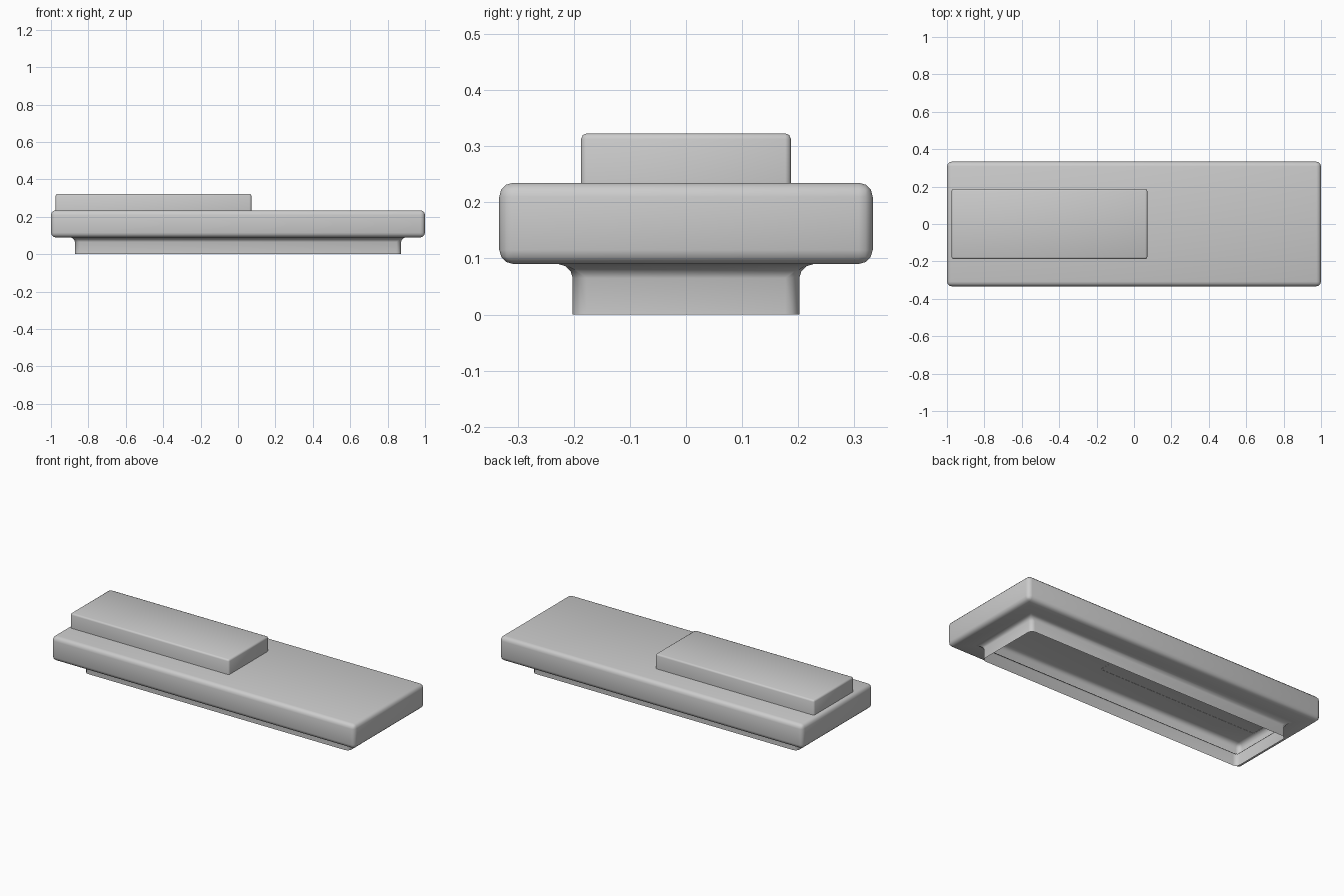
import bpy, bmesh

if "Cube" in bpy.data.objects:
    bpy.data.objects.remove(bpy.data.objects["Cube"])

def add_object(name, bm, bevel, segments):
    bmesh.ops.recalc_face_normals(bm, faces=bm.faces)
    mesh = bpy.data.meshes.new(name)
    bm.to_mesh(mesh)
    bm.free()
    for p in mesh.polygons:
        p.use_smooth = True
    obj = bpy.data.objects.new(name, mesh)
    bpy.context.collection.objects.link(obj)
    mod = obj.modifiers.new("rounded_edges", 'BEVEL')
    mod.width = bevel
    mod.segments = segments
    mod.limit_method = 'ANGLE'
    return obj

def ring(bm, hx, hy, z, cx=0.0):
    return [bm.verts.new((cx + sx * hx, sy * hy, z))
            for sx, sy in ((-1, -1), (1, -1), (1, 1), (-1, 1))]

def shell(name, rings, bevel, segments, cx=0.0, close_bottom=False):
    # Stacked rectangles from top to bottom, capped on top
    bm = bmesh.new()
    loops = [ring(bm, hx, hy, z, cx) for hx, hy, z in rings]
    bm.faces.new(loops[0])
    for a, b in zip(loops, loops[1:]):
        for i in range(4):
            j = (i + 1) % 4
            bm.faces.new((a[i], a[j], b[j], b[i]))
    if close_bottom:
        bm.faces.new(loops[-1][::-1])
    return add_object(name, bm, bevel, segments)

# Rounded slab with a narrower skirt below, hollow and open underneath
shell("slab_with_skirt",
      [(1.0, 0.333, 0.235), (1.0, 0.333, 0.09),
       (0.872, 0.202, 0.09), (0.872, 0.202, 0.0)], 0.025, 3)

# Raised block on the left half of the slab
shell("raised_block",
      [(0.523, 0.187, 0.323), (0.523, 0.187, 0.234)],
      0.01, 2, cx=-0.452)
